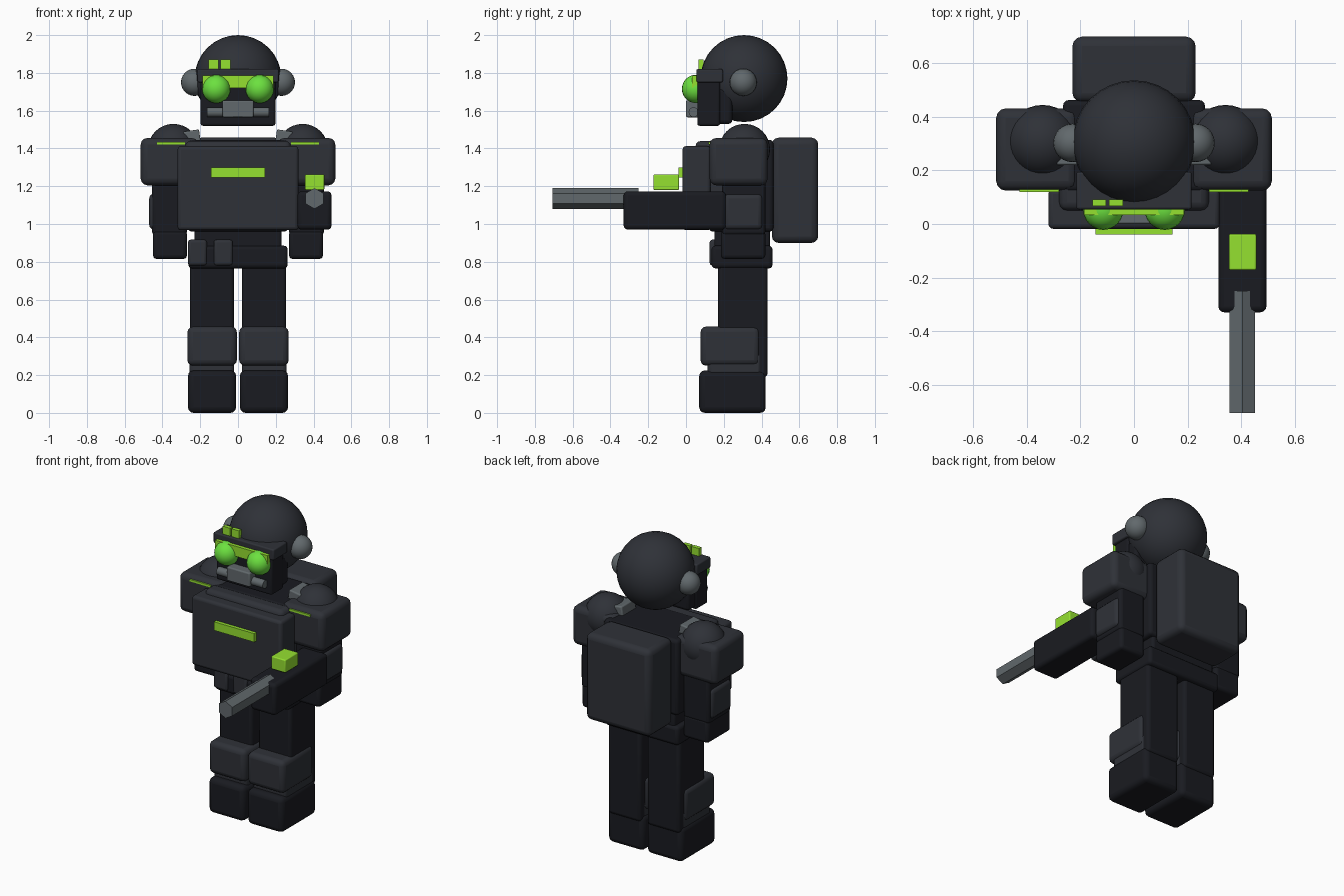
import bpy
import math

if "Cube" in bpy.data.objects:
    bpy.data.objects.remove(bpy.data.objects["Cube"])


def material(name, rgb):
    m = bpy.data.materials.new(name)
    m.diffuse_color = (*rgb, 1)
    m.use_nodes = True
    m.node_tree.nodes["Principled BSDF"].inputs["Base Color"].default_value = m.diffuse_color
    return m


ARMOUR = material("armour", (0.028, 0.031, 0.039))
BLACK = material("black_cloth", (0.010, 0.011, 0.015))
METAL = material("metal", (0.12, 0.14, 0.15))
LIME = material("lime", (0.30, 0.75, 0.03))
LENS = material("lens", (0.15, 0.75, 0.05))


def finish(name, mat, smooth=True):
    ob = bpy.context.object
    ob.name = name
    ob.data.materials.append(mat)
    if smooth:
        bpy.ops.object.shade_smooth_by_angle(angle=math.radians(35))
    return ob


def box(name, x, y, z, mat, bevel=0.0):
    """Box from its (min, max) extents, with rounded edges."""
    ext = (x, y, z)
    bpy.ops.mesh.primitive_cube_add(size=1, location=[sum(e) / 2 for e in ext])
    bpy.context.object.scale = [e[1] - e[0] for e in ext]
    bpy.ops.object.transform_apply(location=False, rotation=False, scale=True)
    ob = finish(name, mat, bevel > 0)
    if bevel:
        b = ob.modifiers.new("bevel", 'BEVEL')
        b.width, b.segments = bevel, 3
    return ob


def ball(name, loc, r, mat, seg=32):
    bpy.ops.mesh.primitive_uv_sphere_add(segments=seg, ring_count=seg // 2, radius=r, location=loc)
    return finish(name, mat)


def rod(name, loc, r, length, rot, sides, mat):
    bpy.ops.mesh.primitive_cylinder_add(vertices=sides, radius=r, depth=length, location=loc, rotation=rot)
    return finish(name, mat, sides > 8)


def side_box(name, s, x, y, z, mat, bevel=0.0):
    """Box mirrored to side s (+1 or -1)."""
    return box(name, sorted((s * x[0], s * x[1])), y, z, mat, bevel)


# Head and mask
ball("helmet", (0, 0.307, 1.77), 0.23, ARMOUR)
box("mask", (-0.198, 0.198), (0.06, 0.18), (1.52, 1.78), BLACK, 0.012)
box("jaw", (-0.19, 0.19), (0.10, 0.245), (1.53, 1.72), BLACK, 0.02)
box("brow", (-0.215, 0.215), (0.055, 0.195), (1.75, 1.82), ARMOUR, 0.008)
box("visor_strip", (-0.187, 0.187), (0.033, 0.067), (1.72, 1.785), LIME)
for i, x in enumerate((-0.13, -0.067)):
    box(f"brow_light_{i}", (x - 0.026, x + 0.026), (0.067, 0.092), (1.815, 1.87), LIME)
box("respirator", (-0.083, 0.083), (0.0, 0.07), (1.565, 1.655), METAL, 0.008)

# Torso
box("torso", (-0.265, 0.265), (0.12, 0.463), (0.96, 1.445), BLACK, 0.02)
box("waist", (-0.23, 0.23), (0.15, 0.445), (0.84, 1.0), BLACK, 0.015)
box("chest_backing", (-0.28, 0.28), (0.05, 0.30), (1.0, 1.44), ARMOUR, 0.03)
box("chest_plate", (-0.32, 0.32), (-0.018, 0.13), (0.967, 1.412), ARMOUR, 0.018)
box("chest_light", (-0.143, 0.143), (-0.04, 0.0), (1.245, 1.30), LIME)
box("hips", (-0.263, 0.263), (0.135, 0.458), (0.765, 0.885), BLACK, 0.02)
box("backpack", (-0.23, 0.23), (0.455, 0.70), (0.90, 1.457), ARMOUR, 0.035)
for i, x in enumerate((-0.215, -0.078)):
    box(f"belt_pouch_{i}", (x - 0.05, x + 0.05), (0.125, 0.21), (0.78, 0.917), ARMOUR, 0.015)

# Paired parts
for s, side in ((-1, "left"), (1, "right")):
    ball(f"ear_{side}", (s * 0.23, 0.303, 1.75), 0.072, METAL, 24)
    ball(f"lens_{side}", (s * 0.115, 0.053, 1.715), 0.075, LENS, 24)
    rod(f"filter_{side}", (s * 0.12, 0.04, 1.592), 0.026, 0.09, (0, math.pi / 2, 0), 16, METAL)
    clasp = side_box(f"strap_clasp_{side}", s, (0.20, 0.285), (0.22, 0.36), (1.41, 1.495), METAL, 0.008)
    clasp.rotation_euler.y = s * 0.15

    ball(f"shoulder_{side}", (s * 0.342, 0.31, 1.395), 0.135, ARMOUR)
    side_box(f"shoulder_pad_{side}", s, (0.21, 0.515), (0.125, 0.432), (1.205, 1.455), ARMOUR, 0.035)
    side_box(f"shoulder_light_{side}", s, (0.28, 0.428), (0.12, 0.135), (1.422, 1.435), LIME)
    side_box(f"arm_{side}", s, (0.27, 0.455), (0.19, 0.42), (0.94, 1.30), BLACK, 0.02)
    side_box(f"elbow_pad_{side}", s, (0.29, 0.47), (0.20, 0.405), (0.97, 1.16), ARMOUR, 0.025)
    side_box(f"hand_{side}", s, (0.27, 0.45), (0.185, 0.42), (0.815, 0.965), BLACK, 0.02)

    side_box(f"leg_{side}", s, (0.022, 0.255), (0.17, 0.432), (0.19, 0.84), BLACK, 0.02)
    side_box(f"shin_{side}", s, (0.02, 0.258), (0.115, 0.40), (0.20, 0.32), ARMOUR, 0.02)
    side_box(f"knee_pad_{side}", s, (0.006, 0.268), (0.077, 0.39), (0.25, 0.457), ARMOUR, 0.03)
    side_box(f"boot_{side}", s, (0.01, 0.265), (0.07, 0.422), (0.0, 0.225), BLACK, 0.03)

# Held blaster
box("blaster_body", (0.315, 0.495), (-0.33, 0.21), (0.97, 1.173), BLACK, 0.022)
barrel = rod("blaster_barrel", (0.405, -0.478, 1.135), 0.055, 0.455, (math.pi / 2, 0, 0), 6, METAL)
box("blaster_sight", (0.355, 0.457), (-0.172, -0.037), (1.18, 1.263), LIME, 0.006)
